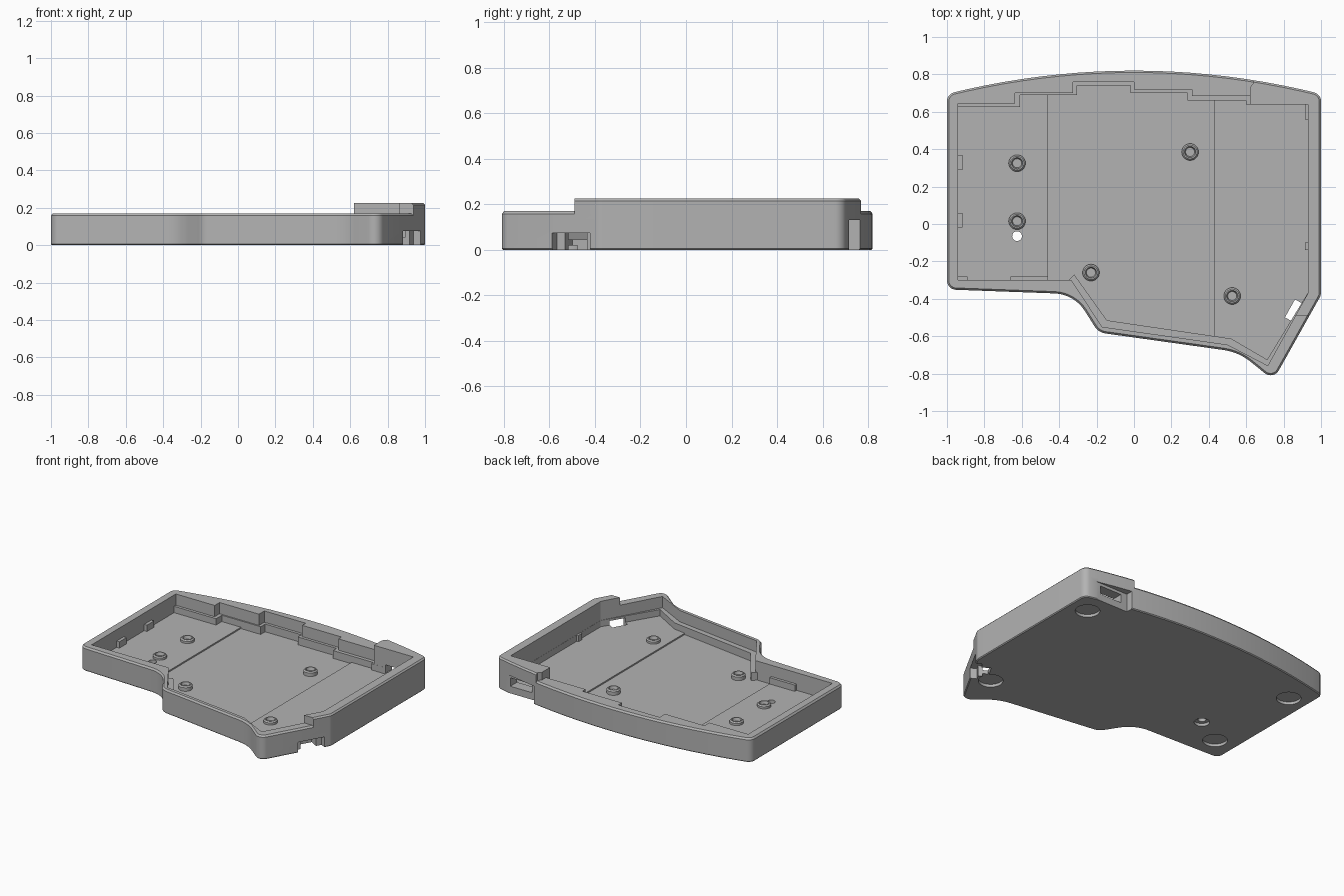
import bpy
import bmesh
from math import atan2, cos, sin, tan, pi
from mathutils import Vector, Matrix

if "Cube" in bpy.data.objects:
    bpy.data.objects.remove(bpy.data.objects["Cube"], do_unlink=True)

grey = bpy.data.materials.new("plain grey")
grey.use_nodes = True
grey.diffuse_color = (0.45, 0.45, 0.45, 1)
grey.node_tree.nodes["Principled BSDF"].inputs["Base Color"].default_value = grey.diffuse_color

FLOOR, LEDGE, LOW, HIGH = 0.045, 0.09, 0.17, 0.225


def finish(name, bm):
    bmesh.ops.recalc_face_normals(bm, faces=bm.faces)
    mesh = bpy.data.meshes.new(name)
    bm.to_mesh(mesh)
    bm.free()
    mesh.materials.append(grey)
    ob = bpy.data.objects.new(name, mesh)
    bpy.context.collection.objects.link(ob)
    return ob


def fillet(corners, steps=8):
    """Round each (x, y, radius) corner of a closed polygon."""
    out = []
    for i, (x, y, r) in enumerate(corners):
        p = Vector((x, y))
        if r == 0:
            out.append(p)
            continue
        a = (Vector(corners[i - 1][:2]) - p).normalized()
        b = (Vector(corners[(i + 1) % len(corners)][:2]) - p).normalized()
        half = a.angle(b) / 2
        centre = p + (a + b).normalized() * r / sin(half)
        start = p + a * r / tan(half) - centre
        end = p + b * r / tan(half) - centre
        a0 = atan2(start.y, start.x)
        turn = (atan2(end.y, end.x) - a0 + pi) % (2 * pi) - pi
        for k in range(steps + 1):
            t = a0 + turn * k / steps
            out.append(centre + Vector((cos(t), sin(t))) * r)
    return out


def inset(points, d):
    """Move a clockwise outline inwards by d."""
    out = []
    for i, p in enumerate(points):
        a = (p - points[i - 1]).normalized()
        b = (points[(i + 1) % len(points)] - p).normalized()
        n = (Vector((a.y, -a.x)) + Vector((b.y, -b.x))).normalized()
        out.append(p + n * d)
    return out


def loft(name, points, levels):
    """Stack rings of the outline, one per (z, inset) level, and cap them."""
    points = [Vector(p) for p in points]
    bm = bmesh.new()
    rings = []
    for z, d in levels:
        ring = inset(points, d) if d else points
        rings.append([bm.verts.new((p.x, p.y, z)) for p in ring])
    for lo, hi in zip(rings, rings[1:]):
        for i in range(len(lo)):
            bm.faces.new((lo[i - 1], lo[i], hi[i], hi[i - 1]))
    bm.faces.new(rings[0])
    bm.faces.new(rings[-1])
    return finish(name, bm)


def prism(name, points, z0, z1):
    return loft(name, points, [(z0, 0), (z1, 0)])


def box(name, x0, x1, y0, y1, z0, z1):
    return prism(name, [(x0, y0), (x0, y1), (x1, y1), (x1, y0)], z0, z1)


def spin(name, profile, x, y, segments=32):
    """Turn a (radius, z) profile about an upright axis."""
    bm = bmesh.new()
    verts = [bm.verts.new((r, 0, z)) for r, z in profile]
    edges = [bm.edges.new(e) for e in zip(verts, verts[1:])]
    bmesh.ops.spin(bm, geom=verts + edges, axis=(0, 0, 1), cent=(0, 0, 0),
                   angle=2 * pi, steps=segments)
    bmesh.ops.remove_doubles(bm, verts=bm.verts, dist=1e-5)
    bm.transform(Matrix.Translation((x, y, 0)))
    return finish(name, bm)


def disc(name, x, y, r, z0, z1):
    return spin(name, [(0, z0), (r, z0), (r, z1), (0, z1)], x, y)


def boolean(ob, tools, operation="DIFFERENCE"):
    for tool in tools:
        tool.hide_render = True
        mod = ob.modifiers.new("cut", "BOOLEAN")
        mod.operation, mod.solver, mod.object = operation, "EXACT", tool
    graph = bpy.context.evaluated_depsgraph_get()
    mesh = bpy.data.meshes.new_from_object(ob.evaluated_get(graph))
    ob.modifiers.clear()
    ob.data = mesh


# Outer outline, clockwise from the back left corner along the bowed back
back = [(x / 10, 0.82 - 0.125 * (x / 10) ** 2, 0) for x in range(-9, 10)]
outline = fillet([(-1, 0.695, 0.05)] + back + [
    (1, 0.695, 0.05), (1, -0.38, 0.06), (0.745, -0.835, 0.05), (0.56, -0.685, 0.3),
    (-0.19, -0.58, 0.08), (-0.32, -0.375, 0.2), (-1, -0.35, 0.05)])

# Tray body and the taller wall around the back right corner
tray = loft("tray", outline, [(0, 0.006), (0.006, 0), (LOW - 0.012, 0), (LOW, 0.01)])
raised = loft("raised_wall", outline, [(0.157, 0), (HIGH - 0.01, 0), (HIGH, 0.01)])
region = prism("raised_region", [
    (0.62, 0.5), (0.62, 0.73), (0.64, 0.755), (0.64, 1), (1.2, 1), (1.2, -0.49),
    (0.8, -0.49), (0.8, 0.5)], 0.1, 0.3)
boolean(raised, [region], "INTERSECT")

# Cavities: wide at the top, narrower under the ledge, sunken middle floor
upper = prism("upper_cavity", [
    (-0.94, 0.645), (-0.635, 0.645), (-0.635, 0.7), (-0.325, 0.7), (-0.325, 0.76),
    (0, 0.76), (0, 0.72), (0.31, 0.72), (0.31, 0.685), (0.62, 0.685), (0.62, 0.64),
    (0.93, 0.64), (0.93, -0.37), (0.715, -0.757), (0.5, -0.645), (-0.17, -0.55),
    (-0.335, -0.3), (-0.94, -0.3)], LEDGE, 0.4)
middle = [(-0.46, 0.69), (-0.305, 0.69), (-0.305, 0.74), (-0.02, 0.74), (-0.02, 0.7),
          (0.285, 0.7), (0.285, 0.66), (0.43, 0.66), (0.43, -0.6), (-0.145, -0.515),
          (-0.32, -0.27), (-0.35, -0.3), (-0.46, -0.3)]
lower = prism("lower_cavity", [(-0.94, 0.625), (-0.61, 0.625), (-0.61, 0.69)]
              + middle[1:7] + [(0.6, 0.66), (0.6, 0.639), (0.929, 0.639), (0.929, -0.369),
                               (0.712, -0.725), (0.52, -0.613)]
              + middle[9:12] + [(-0.94, -0.3)], FLOOR, LEDGE + 0.02)
sunken = prism("sunken_floor", middle, FLOOR - 0.01, FLOOR + 0.01)

# Back port: arched recess with a smaller slot through the wall
recess = box("back_recess", 0.66, 0.93, 0.715, 1, -0.05, 0.13)
slot = box("back_slot", 0.71, 0.88, 0.55, 0.8, 0.05, 0.11)

# Side port in the slanted wall: wide mouth, narrow throat
turn = Matrix.Translation((0.93, -0.505, 0)) @ Matrix.Rotation(-0.511, 4, "Z")
mouth = box("side_mouth", -0.045, 0.1, -0.095, 0.095, -0.05, 0.075)
throat = box("side_throat", -0.11, 0.1, -0.055, 0.055, -0.05, 0.075)
for tool in (mouth, throat):
    tool.data.transform(turn)

# Round foot recesses and the stepped access hole
feet = [disc("foot_recess", x, y, 0.08, -0.05, 0.02) for x, y in
        ((0.86, 0.56), (0.76, -0.53), (-0.855, 0.53), (-0.84, -0.19))]
hole = [disc("access_hole", -0.625, -0.065, 0.026, -0.05, 0.1),
        disc("access_step", -0.625, -0.065, 0.05, -0.05, 0.02)]

cutters = [upper, lower, sunken, recess, slot, mouth, throat] + feet + hole
boolean(tray, cutters)
boolean(raised, [upper])
for tool in cutters + [region]:
    bpy.data.objects.remove(tool, do_unlink=True)

parts = [tray, raised]

# Hollow screw bosses
for x, y in ((-0.625, 0.325), (-0.625, 0.015), (-0.23, -0.26), (0.3, 0.385), (0.525, -0.385)):
    parts.append(spin("screw_boss", [
        (0, 0.047), (0.024, 0.047), (0.03, 0.068), (0.037, 0.068), (0.045, 0.06),
        (0.045, 0.025), (0, 0.025)], x, y))

# Small support tabs along the inner walls
for x0, x1, y0, y1 in ((-0.96, -0.918, 0.29, 0.37), (-0.96, -0.918, -0.02, 0.06),
                       (-0.96, -0.89, -0.32, -0.28), (-0.66, -0.46, -0.32, -0.28),
                       (0.915, 0.95, 0.56, 0.65), (0.915, 0.95, -0.14, -0.1)):
    parts.append(box("support_tab", x0, x1, y0, y1, 0.03, LEDGE))

bpy.ops.object.select_all(action="DESELECT")
for ob in parts:
    ob.select_set(True)
bpy.context.view_layer.objects.active = tray
bpy.ops.object.shade_smooth_by_angle(angle=0.5)
